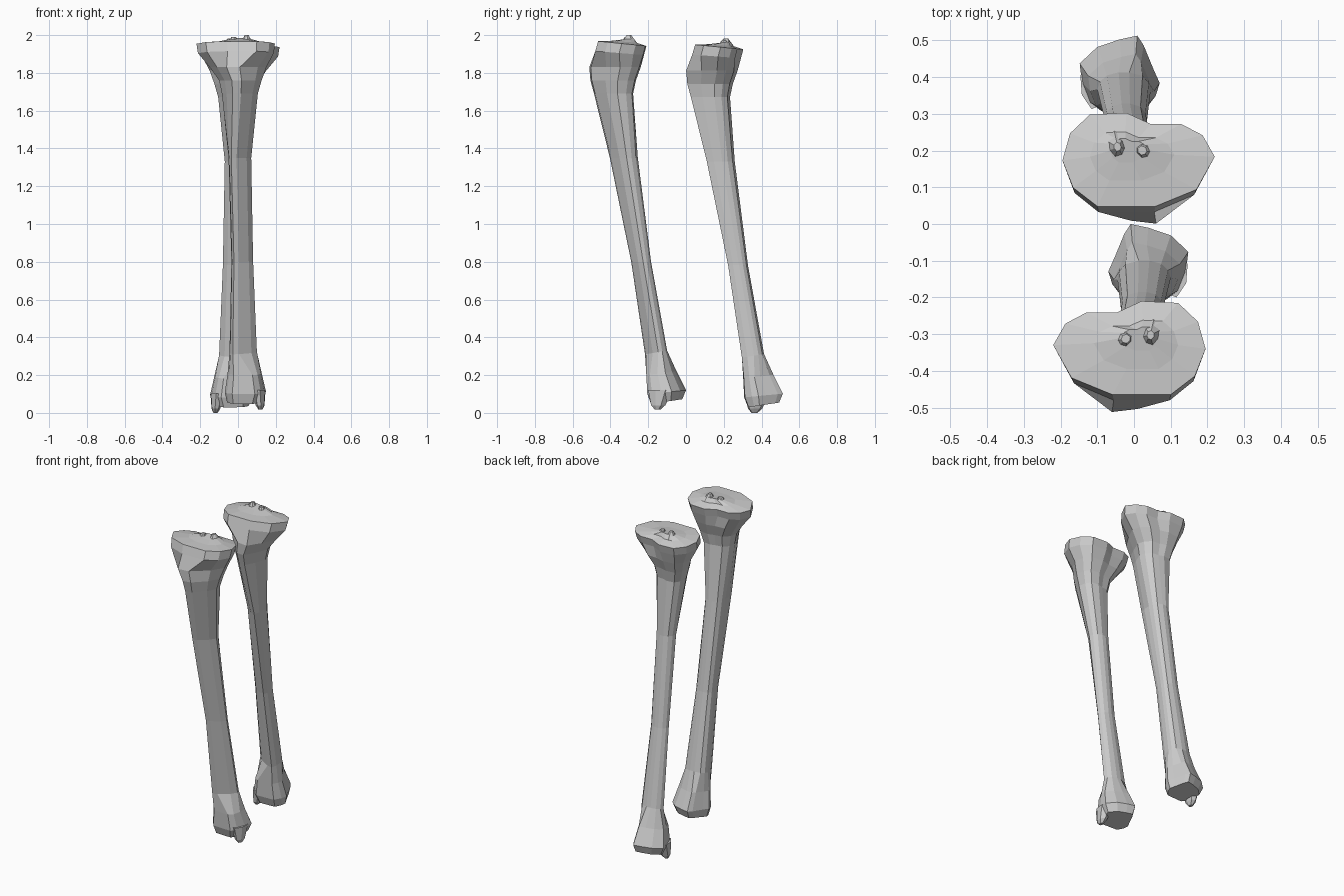
import bpy, bmesh

# Cross-section outlines in a unit box (x, y), clockwise from the outer side
PLATE = [(0, .53), (.08, .76), (.22, .88), (.42, .88), (.58, 1), (.82, .98),
         (.95, .78), (1, .49), (.93, .2), (.77, 0), (.39, 0), (.12, .18)]
NECK = [(0, .6), (.05, .78), (.2, .93), (.42, .95), (.6, 1), (.85, .97),
        (.96, .82), (1, .6), (.85, .33), (.53, .03), (.3, 0), (.13, .3)]
SHAFT = [(0, .55), (.03, .75), (.15, .92), (.4, 1), (.6, 1), (.82, .93),
         (.95, .78), (1, .6), (.8, .35), (.35, .05), (.12, 0), (.03, .25)]
ANKLE = [(0, .37), (.08, .56), (.2, .87), (.28, 1), (.5, .95), (.78, .85),
         (1, .63), (.97, .37), (.88, .12), (.73, 0), (.18, .02), (.05, .2)]
KNOB = [(0, .4), (.15, .85), (.6, 1), (1, .7), (.95, .3), (.6, 0), (.2, .1)]

# Rings: outline, z, x min, x max, y front, y back, rise of front over back
BONE = [
    (ANKLE, .06, -.058, .125, -.185, -.02, -.025),
    (ANKLE, .11, -.07, .148, -.205, 0, -.02),
    (ANKLE, .21, -.055, .125, -.21, -.05, -.02),
    (SHAFT, .32, -.045, .1, -.217, -.1, -.02),
    (SHAFT, .8, -.035, .08, -.29, -.185, 0),
    (SHAFT, 1.35, -.05, .07, -.403, -.255, 0),
    (NECK, 1.69, -.085, .105, -.487, -.28, 0),
    (NECK, 1.76, -.1, .125, -.506, -.265, 0),
    (NECK, 1.83, -.15, .15, -.512, -.24, 0),
    (PLATE, 1.905, -.212, .19, -.48, -.222, .02),
    (PLATE, 1.955, -.22, .195, -.465, -.21, .025),
    (PLATE, 1.965, -.11, .12, -.395, -.262, .01),
    (PLATE, 1.98, -.035, .065, -.345, -.28, -.01)]
MALLEOLUS = [
    (KNOB, .018, .108, .13, -.165, -.135, 0),
    (KNOB, .04, .094, .14, -.185, -.11, 0),
    (KNOB, .12, .07, .146, -.2, -.07, 0)]
SPINE_OUTER = [
    (KNOB, 1.955, -.06, .0, -.345, -.28, 0),
    (KNOB, 1.99, -.035, -.01, -.325, -.3, 0)]
SPINE_INNER = [
    (KNOB, 1.96, .015, .08, -.34, -.26, 0),
    (KNOB, 2.0, .035, .055, -.315, -.29, 0)]

bone_mat = bpy.data.materials.new("bone_grey")
bone_mat.diffuse_color = (.6, .6, .6, 1)


def loft(bm, rings):
    """Skin a stack of rings and close both ends."""
    loops = []
    for shape, z, x0, x1, y0, y1, rise in rings:
        loops.append([bm.verts.new((x0 + u * (x1 - x0), y0 + v * (y1 - y0),
                                    z + rise * (.5 - v))) for u, v in shape])
    for a, b in zip(loops, loops[1:]):
        n = len(a)
        for i in range(n):
            j = (i + 1) % n
            bm.faces.new((a[i], b[i], b[j], a[j]))
    bm.faces.new(loops[0])
    bm.faces.new(loops[-1][::-1])


def shin_bone(name, side, dy, dz):
    """One shin bone; side = -1 mirrors it left to right."""
    bm = bmesh.new()
    for part in (BONE, MALLEOLUS, SPINE_OUTER, SPINE_INNER):
        loft(bm, part)
    for v in bm.verts:
        v.co = (v.co.x * side, v.co.y + dy, v.co.z + dz)
    bmesh.ops.recalc_face_normals(bm, faces=bm.faces)
    bmesh.ops.triangulate(bm, faces=[f for f in bm.faces if len(f.verts) > 4])
    mesh = bpy.data.meshes.new(name)
    bm.to_mesh(mesh)
    bm.free()
    mesh.materials.append(bone_mat)
    bpy.context.collection.objects.link(bpy.data.objects.new(name, mesh))


# Mirrored pair, one behind the other
shin_bone("front_shin_bone", 1, 0, 0)
shin_bone("rear_shin_bone", -1, .513, -.018)
